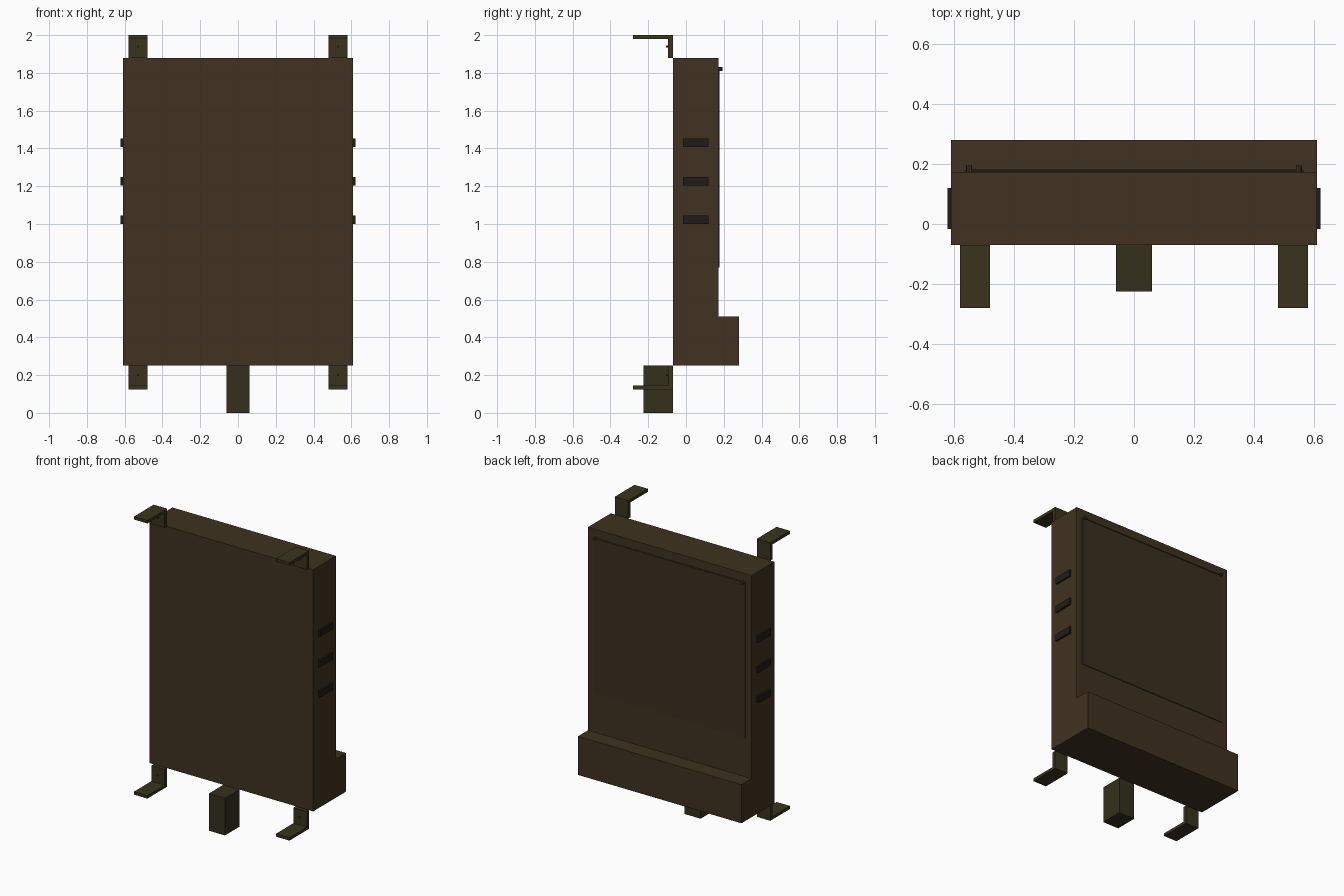
import bpy, math

if "Cube" in bpy.data.objects:
    bpy.data.objects.remove(bpy.data.objects["Cube"])


def material(name, rgb):
    m = bpy.data.materials.new(name)
    m.diffuse_color = (*rgb, 1)
    m.use_nodes = True
    m.node_tree.nodes["Principled BSDF"].inputs["Base Color"].default_value = m.diffuse_color
    return m


BROWN = material("brown_steel", (0.05, 0.032, 0.014))
PANEL = material("panel_brown", (0.042, 0.029, 0.014))
OLIVE = material("olive_steel", (0.042, 0.034, 0.012))
FOOT = material("dark_olive", (0.034, 0.03, 0.012))
BLACK = material("vent_black", (0.014, 0.012, 0.008))


def box(name, x, y, z, mat):
    """Box from (min, max) ranges along each axis."""
    bpy.ops.mesh.primitive_cube_add(size=1, location=[(a + b) / 2 for a, b in (x, y, z)])
    ob = bpy.context.object
    ob.name = name
    ob.scale = [b - a for a, b in (x, y, z)]
    bpy.ops.object.transform_apply(location=False, rotation=False, scale=True)
    ob.data.materials.append(mat)
    return ob


def pin(name, radius, depth, loc, rot, mat, sides=8):
    bpy.ops.mesh.primitive_cylinder_add(vertices=sides, radius=radius, depth=depth,
                                        location=loc, rotation=rot)
    ob = bpy.context.object
    ob.name = name
    ob.data.materials.append(mat)
    return ob


def bracket(name, x, z_body, z_end):
    """L-shaped bracket: profile in the y-z plane extruded along x."""
    t = 0.02 if z_end > z_body else -0.02
    prof = [(-0.07, z_body), (-0.07, z_end), (-0.28, z_end),
            (-0.28, z_end - t), (-0.095, z_end - t), (-0.095, z_body)]
    n = len(prof)
    verts = [(x + s, y, z) for s in (-0.05, 0.05) for y, z in prof]
    # each L is capped with two quads
    faces = [(i, (i + 1) % n, (i + 1) % n + n, i + n) for i in range(n)]
    for o in (0, n):
        faces += [(o, o + 1, o + 4, o + 5), (o + 1, o + 2, o + 3, o + 4)]
    me = bpy.data.meshes.new(name)
    me.from_pydata(verts, [], faces)
    ob = bpy.data.objects.new(name, me)
    bpy.context.collection.objects.link(ob)
    me.materials.append(OLIVE)
    bpy.context.view_layer.objects.active = ob
    bpy.ops.object.select_all(action='DESELECT')
    ob.select_set(True)
    bpy.ops.object.mode_set(mode='EDIT')
    bpy.ops.mesh.select_all(action='SELECT')
    bpy.ops.mesh.normals_make_consistent(inside=False)
    bpy.ops.object.mode_set(mode='OBJECT')


# cabinet and deeper lower housing
box("cabinet_body", (-0.61, 0.61), (-0.07, 0.173), (0.25, 1.88), BROWN)
box("lower_housing", (-0.61, 0.61), (0.173, 0.28), (0.25, 0.51), BROWN)

# rear door panel with its top rod
box("rear_panel", (-0.565, 0.565), (0.172, 0.178), (0.77, 1.82), PANEL)
pin("panel_rod", 0.004, 1.1, (0, 0.177, 1.82), (0, math.pi / 2, 0), PANEL)

# single central foot
box("centre_foot", (-0.06, 0.06), (-0.225, -0.07), (0, 0.25), FOOT)

for side, s in (("left", -1), ("right", 1)):
    # side vents
    for i, z in enumerate((1.0, 1.205, 1.408)):
        xs = sorted((s * 0.605, s * 0.623))
        box(f"{side}_vent_{i + 1}", xs, (-0.016, 0.12), (z, z + 0.045), BLACK)
    # panel knob
    pin(f"{side}_panel_knob", 0.01, 0.025, (s * 0.55, 0.182, 1.82), (math.pi / 2, 0, 0), BROWN)
    # mounting brackets and their bolts
    bracket(f"{side}_upper_bracket", s * 0.53, 1.88, 2.0)
    bracket(f"{side}_lower_bracket", s * 0.53, 0.25, 0.125)
    for part, z in (("upper", 1.94), ("lower", 0.2)):
        pin(f"{side}_{part}_bolt", 0.006, 0.014, (s * 0.53, -0.098, z), (math.pi / 2, 0, 0), OLIVE)
